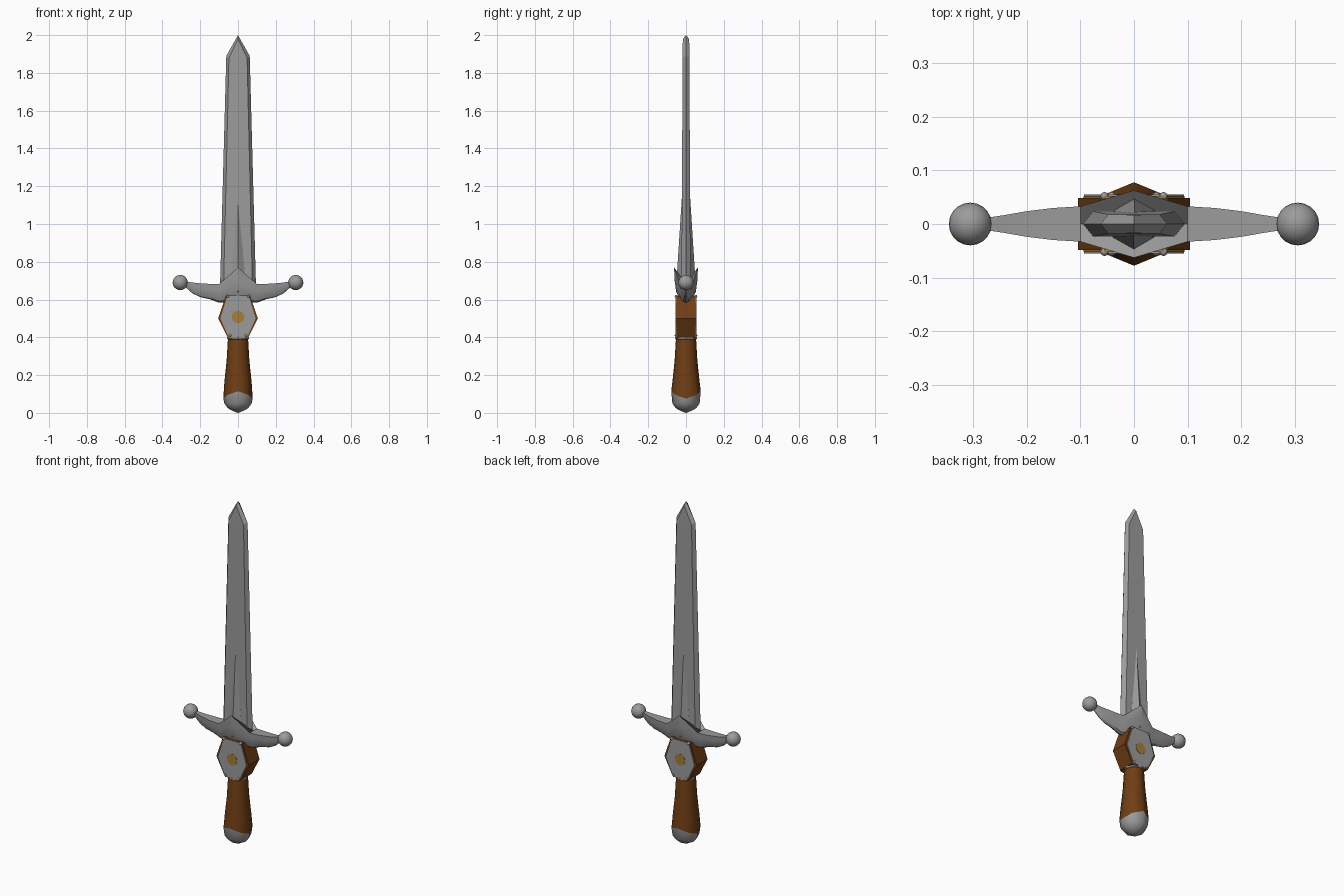
import bpy, bmesh, math

if "Cube" in bpy.data.objects:
    bpy.data.objects.remove(bpy.data.objects["Cube"])


def mat(name, rgb):
    m = bpy.data.materials.new(name)
    m.diffuse_color = (*rgb, 1)
    m.use_nodes = True
    m.node_tree.nodes["Principled BSDF"].inputs["Base Color"].default_value = m.diffuse_color
    return m


STEEL = mat("steel grey", (0.33, 0.33, 0.33))
BROWN = mat("leather brown", (0.16, 0.048, 0.007))
GOLD = mat("gold", (0.38, 0.21, 0.04))


def loft(name, rings, material, smooth=None, caps=True):
    """Skin a list of equal-length point rings; a ring may be collapsed to a point."""
    bm = bmesh.new()
    vs = [[bm.verts.new(p) for p in r] for r in rings]
    n = len(rings[0])
    for a, b in zip(vs, vs[1:]):
        for i in range(n):
            j = (i + 1) % n
            bm.faces.new((a[i], a[j], b[j], b[i]))
    if caps:
        bm.faces.new(vs[0][::-1])
        bm.faces.new(vs[-1])
    bmesh.ops.remove_doubles(bm, verts=bm.verts, dist=1e-5)
    bmesh.ops.dissolve_degenerate(bm, dist=1e-5, edges=bm.edges)
    bmesh.ops.recalc_face_normals(bm, faces=bm.faces)
    me = bpy.data.meshes.new(name)
    bm.to_mesh(me)
    bm.free()
    me.materials.append(material)
    ob = bpy.data.objects.new(name, me)
    bpy.context.collection.objects.link(ob)
    if smooth:
        bpy.context.view_layer.objects.active = ob
        bpy.ops.object.select_all(action='DESELECT')
        ob.select_set(True)
        bpy.ops.object.shade_smooth_by_angle(angle=math.radians(smooth))
    return ob


def ball(name, loc, r, seg, rings):
    bpy.ops.mesh.primitive_uv_sphere_add(segments=seg, ring_count=rings, radius=r, location=loc)
    ob = bpy.context.object
    ob.name = name
    ob.data.materials.append(STEEL)
    bpy.ops.object.shade_smooth_by_angle(angle=math.radians(50))


# Blade: flat faces with bevelled cutting edges
def blade_ring(w, b, t, z, ze):
    return [(w, 0, ze), (b, t, z), (0, t, z), (-b, t, z),
            (-w, 0, ze), (-b, -t, z), (0, -t, z), (b, -t, z)]


tip = blade_ring(0, 0, 0.017, 1.98, 2.0)
loft("blade", [blade_ring(0.096, 0.077, 0.024, 0.64, 0.64),
               blade_ring(0.062, 0.048, 0.018, 1.88, 1.89), tip], STEEL)

# Long reinforcing ridge at the blade root, front and back
loft("blade_ridge", [[(0.047, 0, 0.64), (0.045, 0.025, 0.64), (0, 0.054, 0.64), (-0.045, 0.025, 0.64),
                      (-0.047, 0, 0.64), (-0.045, -0.025, 0.64), (0, -0.054, 0.64), (0.045, -0.025, 0.64)],
                     [(0, 0, 1.14), (0, 0.02, 1.14), (0, 0.022, 1.14), (0, 0.02, 1.14),
                      (0, 0, 1.14), (0, -0.02, 1.14), (0, -0.022, 1.14), (0, -0.02, 1.14)]], STEEL)


# Crossguard: flat-topped arms and a peaked collar, lofted along x
def guard_ring(x, hy, top, bottom, mid, power):
    pts = []
    for i in range(9):
        a = math.pi * i / 8
        c = math.cos(a)
        pts.append((x, math.copysign(abs(c) ** power, c) * hy if i != 4 else 0,
                    top - (top - bottom) * math.sin(a)))
    return pts + [(x, 0, mid)]


half = [(0.285, 0.010, 0.698, 0.672, 0.698, 1), (0.24, 0.017, 0.690, 0.632, 0.690, 1),
        (0.20, 0.024, 0.686, 0.613, 0.686, 1), (0.15, 0.030, 0.683, 0.602, 0.683, 1),
        (0.10, 0.033, 0.683, 0.583, 0.683, 0.9)]
stations = [(-s[0], *s[1:]) for s in half] + [(0, 0.063, 0.77, 0.595, 0.68, 0.5)] + half[::-1]
loft("crossguard", [guard_ring(*s) for s in stations], STEEL, 28)
for s in (-1, 1):
    ball("guard_ball", (s * 0.306, 0, 0.69), 0.040, 20, 12)


# Hexagonal grip block with gold trim and steel plates
def hexagon(name, w_top, w_mid, w_low, z_top, z_low, y0, y1, material):
    prof = [(w_top, z_top), (w_mid, 0.5), (w_low, z_low), (-w_low, z_low), (-w_mid, 0.5), (-w_top, z_top)]
    loft(name, [[(x, y, z) for x, z in prof] for y in (y0, y1)], material)


hexagon("grip_block", 0.064, 0.105, 0.054, 0.62, 0.40, -0.049, 0.049, BROWN)
for s in (-1, 1):
    hexagon("gold_trim", 0.056, 0.094, 0.048, 0.625, 0.395, s * 0.048, s * 0.052, GOLD)
    hexagon("grip_plate", 0.055, 0.093, 0.047, 0.619, 0.40, s * 0.051, s * 0.055, STEEL)
    dot = [[(0.033 * math.cos(i * math.pi / 8), y, 0.508 + 0.033 * math.sin(i * math.pi / 8))
            for i in range(16)] for y in (s * 0.054, s * 0.0565)]
    loft("gold_emblem", dot, GOLD)
    for sx in (-1, 1):
        ball("upper_pin", (sx * 0.055, s * 0.052, 0.617), 0.008, 8, 6)
        ball("lower_pin", (sx * 0.042, s * 0.052, 0.410), 0.008, 8, 6)


# Eight-sided handle with a steel cap whose rim rises at front and back
def ring(r, z, rise=0):
    pts = []
    for i in range(8):
        a = i * math.pi / 4
        pts.append((r * math.cos(a), r * math.sin(a), z + rise * math.sin(a) ** 2))
    return pts


loft("handle", [ring(0.078, 0.075, 0.04), ring(0.072, 0.165), ring(0.060, 0.28),
                ring(0.053, 0.40)], BROWN, 50)
loft("pommel_cap", [ring(0, 0), ring(0.028, 0.010), ring(0.054, 0.025), ring(0.072, 0.05),
                    ring(0.078, 0.075, 0.04)], STEEL, 50, caps=False)
loft("handle_ring", [ring(0.051, 0.388), ring(0.057, 0.391), ring(0.057, 0.400),
                     ring(0.051, 0.404)], STEEL)
